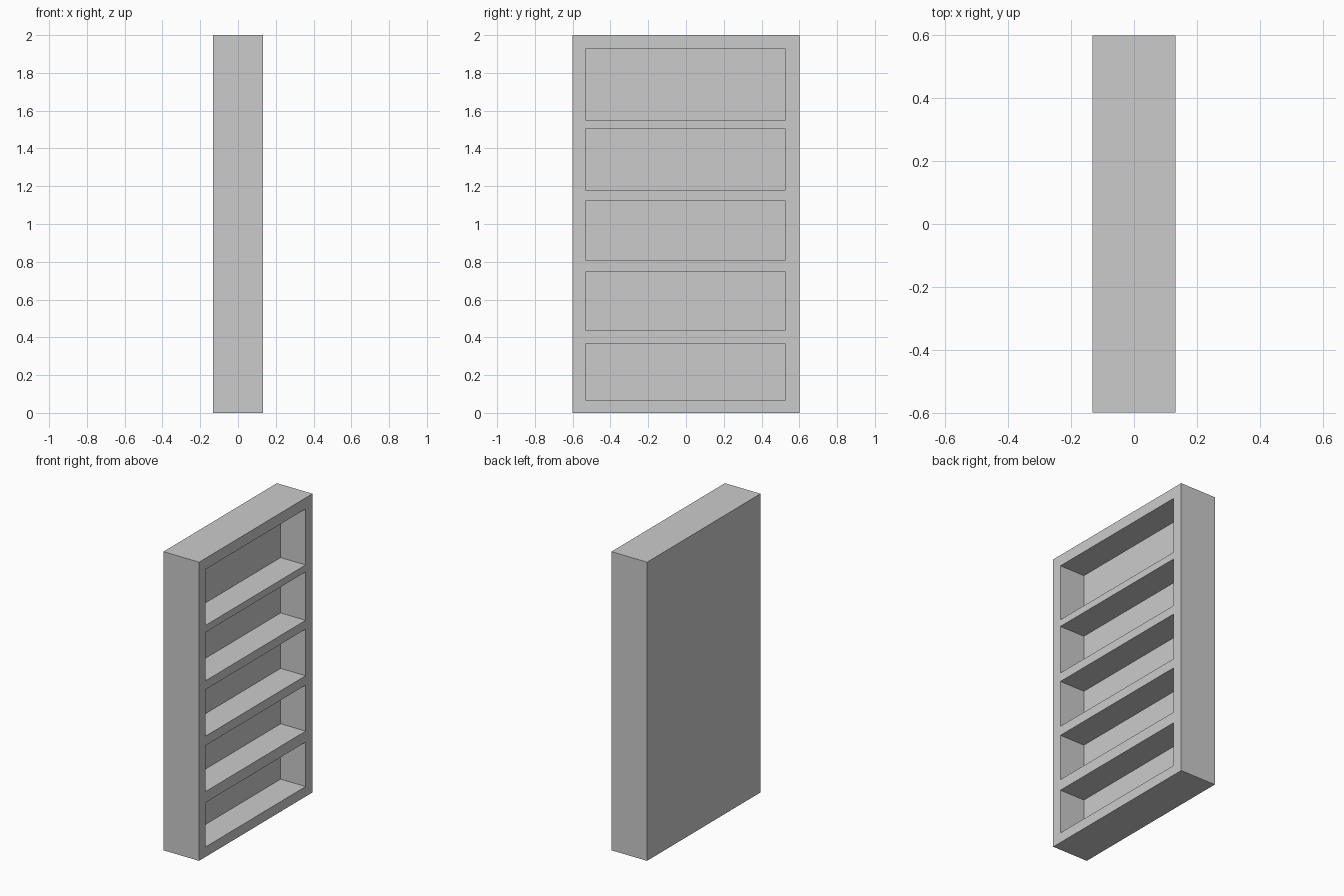
import bpy

old = bpy.data.objects.get("Cube")
if old:
    bpy.data.objects.remove(old, do_unlink=True)

DEPTH, WIDTH, HEIGHT = 0.264, 1.2, 2.0
BACK_INNER = 0.131 - 0.184           # inner face of the back panel
SIDE_LOW, SIDE_HIGH = -0.533, 0.527  # inner faces of the side walls
COMPARTMENTS = [(0.067, 0.364), (0.438, 0.746), (0.809, 1.121),
                (1.18, 1.504), (1.551, 1.926)]

grey = bpy.data.materials.new("plain grey")
grey.use_nodes = True
colour = (0.6, 0.6, 0.6, 1)
grey.diffuse_color = colour
grey.node_tree.nodes["Principled BSDF"].inputs["Base Color"].default_value = colour


def box(name, low, high):
    """Add a box spanning two opposite corners."""
    centre = [(a + b) / 2 for a, b in zip(low, high)]
    bpy.ops.mesh.primitive_cube_add(size=1, location=centre)
    obj = bpy.context.object
    obj.name = name
    obj.scale = [b - a for a, b in zip(low, high)]
    bpy.ops.object.transform_apply(location=True, rotation=False, scale=True)
    obj.data.materials.append(grey)
    return obj


# Solid bookcase body
bookcase = box("bookcase", (-DEPTH / 2, -WIDTH / 2, 0), (DEPTH / 2, WIDTH / 2, HEIGHT))

# Carve each open compartment from the +x face, leaving shelves and a back panel
for bottom, top in COMPARTMENTS:
    cutter = box("compartment_cutter", (BACK_INNER, SIDE_LOW, bottom),
                 (DEPTH, SIDE_HIGH, top))
    cutter.hide_render = True
    bpy.context.view_layer.objects.active = bookcase
    cut = bookcase.modifiers.new("compartment", 'BOOLEAN')
    cut.operation = 'DIFFERENCE'
    cut.solver = 'EXACT'
    cut.object = cutter
    bpy.ops.object.modifier_apply(modifier=cut.name)
    bpy.data.objects.remove(cutter, do_unlink=True)
